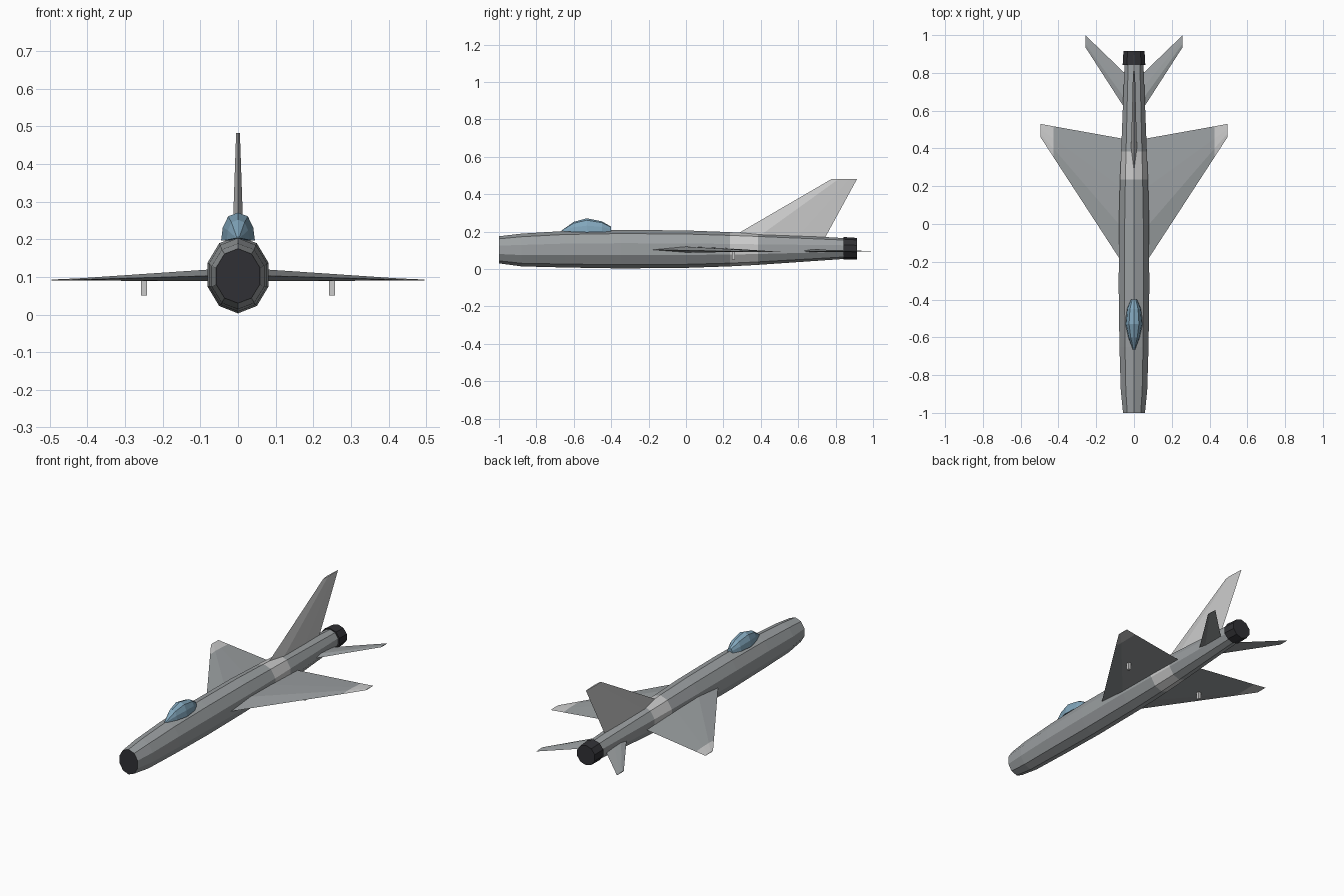
import bpy, bmesh, math

if "Cube" in bpy.data.objects:
    bpy.data.objects.remove(bpy.data.objects["Cube"])


def material(name, rgb):
    m = bpy.data.materials.new(name)
    m.diffuse_color = (*rgb, 1)
    m.use_nodes = True
    m.node_tree.nodes["Principled BSDF"].inputs["Base Color"].default_value = m.diffuse_color
    return m


GREY = material("grey", (0.33, 0.35, 0.36))
LIGHT = material("light_grey", (0.55, 0.55, 0.54))
DARK = material("dark", (0.03, 0.03, 0.035))
GLASS = material("glass", (0.22, 0.38, 0.50))


def loft(name, rings, mat, mirror=False):
    """Skin a row of equal-length rings and cap both ends."""
    bm = bmesh.new()
    vs = [[bm.verts.new(p) for p in r] for r in rings]
    n = len(vs[0])
    for a, b in zip(vs, vs[1:]):
        for i in range(n):
            j = (i + 1) % n
            bm.faces.new((a[i], a[j], b[j], b[i]))
    bm.faces.new(vs[0])
    bm.faces.new(vs[-1])
    bmesh.ops.recalc_face_normals(bm, faces=bm.faces)
    me = bpy.data.meshes.new(name)
    bm.to_mesh(me)
    bm.free()
    me.materials.append(mat)
    ob = bpy.data.objects.new(name, me)
    bpy.context.collection.objects.link(ob)
    if mirror:
        ob.modifiers.new("mirror", 'MIRROR').use_axis[0] = True
    return ob


def hull_ring(y, half_w, bottom, top, sides=10):
    cz, h = (bottom + top) / 2, (top - bottom) / 2
    w = half_w / math.cos(math.radians(18))
    return [(w * math.sin(2 * math.pi * i / sides), y,
             cz + h * math.cos(2 * math.pi * i / sides)) for i in range(sides)]


def foil(x, lead, trail, low, high):
    """Thin section: pointed at both edges, flat underneath."""
    c = trail - lead
    mid = low + (high - low) * 0.45
    return [(x, lead, mid), (x, lead + 0.28 * c, high), (x, lead + 0.6 * c, low + (high - low) * 0.75),
            (x, trail, low + (high - low) * 0.2), (x, lead + 0.28 * c, low)]


# Fuselage: y, half width, bottom, top
hull = [(-1.0, 0.058, 0.030, 0.175), (-0.88, 0.070, 0.014, 0.189),
        (-0.65, 0.077, 0.008, 0.203), (-0.35, 0.081, 0.003, 0.209),
        (0.0, 0.080, 0.006, 0.206), (0.235, 0.074, 0.014, 0.197),
        (0.385, 0.068, 0.022, 0.190), (0.85, 0.050, 0.054, 0.165)]
rings = [hull_ring(*s) for s in hull]
loft("front_fuselage", rings[:6], GREY)
loft("fuselage_band", rings[5:7], LIGHT)
loft("rear_fuselage", rings[6:], GREY)

# Intake face and exhaust nozzle
loft("intake", [hull_ring(-1.0, 0.058, 0.030, 0.175), hull_ring(-0.99, 0.05, 0.04, 0.165)], DARK)
bpy.data.objects["front_fuselage"].data.materials.append(DARK)
for f in bpy.data.objects["front_fuselage"].data.polygons:
    if f.center.y < -0.99:
        f.material_index = 1
bpy.data.objects.remove(bpy.data.objects["intake"])
loft("nozzle", [hull_ring(0.842, 0.060, 0.051, 0.171), hull_ring(0.915, 0.056, 0.051, 0.166)], DARK)

# Canopy: y, half width, top
canopy = [(-0.665, 0.006, 0.206), (-0.60, 0.030, 0.252), (-0.53, 0.045, 0.271),
          (-0.45, 0.037, 0.255), (-0.40, 0.016, 0.226)]
loft("canopy", [[(w * x, y, 0.203 + (t - 0.203) * z) for x, z in
                 ((-1, -0.1), (-0.9, 0.42), (-0.58, 0.85), (0, 1), (0.58, 0.85), (0.9, 0.42), (1, -0.1))]
                for y, w, t in canopy], GLASS)

# Wings with lighter tips
break_ring = foil(0.425, 0.352, 0.517, 0.090, 0.096)
loft("wings", [foil(0.04, -0.24, 0.448, 0.089, 0.122), break_ring], GREY, True)
loft("wing_tips", [break_ring, foil(0.495, 0.46, 0.53, 0.090, 0.093)], LIGHT, True)

# Pylons under the wings
loft("pylons", [[(x, y, z) for x, y in ((0.242, 0.245), (0.258, 0.245), (0.258, 0.262), (0.242, 0.262))]
                for z in (0.05, 0.095)], LIGHT, True)

# Tailplanes
loft("tailplanes", [foil(0.03, 0.583, 0.78, 0.089, 0.106),
                    foil(0.258, 0.937, 1.0, 0.093, 0.097)], GREY, True)


# Tail fin
def fin_ring(z, lead, trail, half):
    c = trail - lead
    return [(0, lead, z), (half, lead + 0.28 * c, z), (0.5 * half, lead + 0.7 * c, z), (0, trail, z),
            (-0.5 * half, lead + 0.7 * c, z), (-half, lead + 0.28 * c, z)]


loft("tail_fin", [fin_ring(0.165, 0.235, 0.742, 0.016), fin_ring(0.482, 0.78, 0.915, 0.005)], LIGHT)
